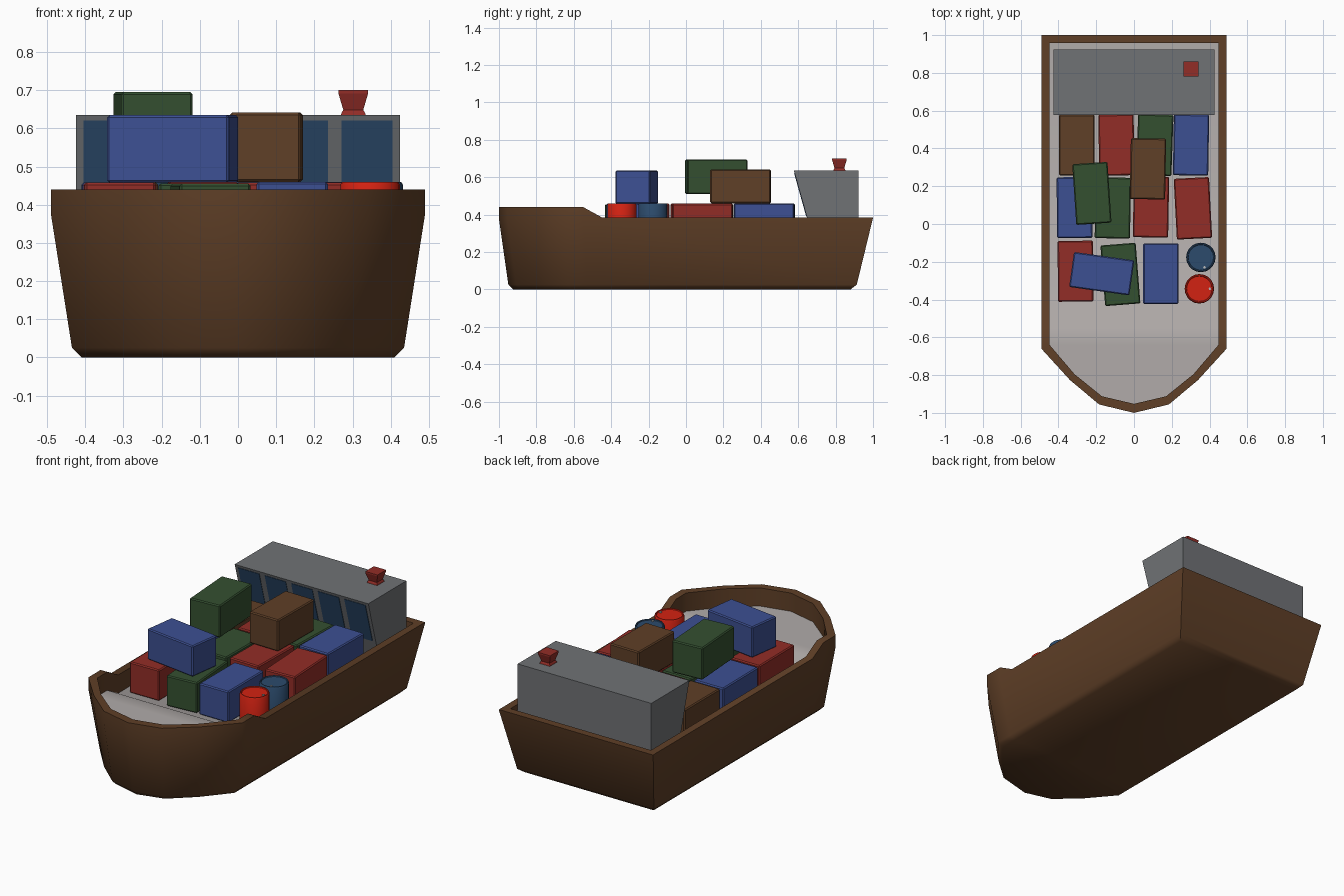
import bpy, bmesh, math
from mathutils import Matrix, Vector

if "Cube" in bpy.data.objects:
    bpy.data.objects.remove(bpy.data.objects["Cube"])


def material(name, rgb):
    m = bpy.data.materials.new(name)
    m.diffuse_color = (*rgb, 1)
    m.use_nodes = True
    m.node_tree.nodes["Principled BSDF"].inputs["Base Color"].default_value = m.diffuse_color
    return m


BROWN = material("hull brown", (0.115, 0.05, 0.02))
DECK = material("deck pale grey", (0.44, 0.41, 0.40))
GREY = material("cabin grey", (0.16, 0.168, 0.178))
RED = material("container red", (0.29, 0.026, 0.02))
GREEN = material("container green", (0.034, 0.08, 0.03))
BLUE = material("container blue", (0.046, 0.08, 0.29))
STEEL = material("window blue", (0.025, 0.07, 0.15))
BRIGHT = material("barrel red", (0.65, 0.016, 0.006))
CAP = material("cap light grey", (0.5, 0.5, 0.5))


def finish(bm, name, mats, smooth=None):
    bmesh.ops.recalc_face_normals(bm, faces=bm.faces)
    me = bpy.data.meshes.new(name)
    bm.to_mesh(me)
    bm.free()
    ob = bpy.data.objects.new(name, me)
    bpy.context.collection.objects.link(ob)
    for m in mats:
        me.materials.append(m)
    if smooth:
        bpy.ops.object.select_all(action='DESELECT')
        ob.select_set(True)
        bpy.context.view_layer.objects.active = ob
        bpy.ops.object.shade_smooth_by_angle(angle=math.radians(smooth))
    return ob


def loft(bm, rings, mat=0):
    """Join closed rings of equal length with quads; return the vertex rings."""
    vr = [[bm.verts.new(p) for p in r] for r in rings]
    for a, b in zip(vr, vr[1:]):
        for i in range(len(a)):
            j = (i + 1) % len(a)
            bm.faces.new((a[i], a[j], b[j], b[i])).material_index = mat
    return vr


# Hull: half outlines from stern corner to bow tip, mirrored to closed rings
outer = [(0.49, 1), (0.49, -0.45), (0.49, -0.55), (0.49, -0.66), (0.34, -0.825), (0.185, -0.955), (0, -1)]
inner = [(0.447, 0.957), (0.447, -0.45), (0.447, -0.55), (0.447, -0.64), (0.315, -0.795), (0.17, -0.912), (0, -0.952)]


def mirrored(half):
    return half + [(-x, y) for x, y in reversed(half[:-1])]


def sheer(y):
    return 0.44 if y < -0.5 else 0.385


def level(z, w, y0, y1):
    return [(x * w / 0.49, y0 + (y + 1) / 2 * (y1 - y0), z) for x, y in mirrored(outer)]


def strips(bm, ring, mat):
    """Fill a mirrored ring with cross-ship strips."""
    n = len(ring)
    for i in range(n // 2):
        vs = [ring[i], ring[i + 1], ring[n - 2 - i], ring[n - 1 - i]]
        bm.faces.new(list(dict.fromkeys(vs))).material_index = mat


bm = bmesh.new()
rings = loft(bm, [
    level(0, 0.41, -0.925, 0.88),
    level(0.025, 0.435, -0.95, 0.913),
    level(0.375, 0.49, -1, 0.998),
    [(x, y, sheer(y)) for x, y in mirrored(outer)],
    [(x, y, sheer(y)) for x, y in mirrored(inner)],
    [(x, y, sheer(y) - 0.105) for x, y in mirrored(inner)]])
strips(bm, rings[0], 0)
strips(bm, rings[-1], 1)
finish(bm, "hull", [BROWN, DECK], 50)


# Cabin: side profile with a forward-leaning front
def front_y(z):
    return 0.577 + (0.635 - z) * 0.28


bm = bmesh.new()
profile = [(front_y(0.28), 0.28), (front_y(0.635), 0.635), (0.923, 0.635), (0.923, 0.28)]
sides = loft(bm, [[(x, y, z) for y, z in profile] for x in (-0.425, 0.425)])
for s in sides:
    bm.faces.new(s)
finish(bm, "cabin", [GREY])

# Five windows: thin plates on the leaning front
for k in range(5):
    cx = (k - 2) * 0.169
    bm = bmesh.new()
    rings = [[(cx + sx * 0.067, front_y(z) - d, z) for sx, z in
              ((-1, 0.39), (1, 0.39), (1, 0.62), (-1, 0.62))] for d in (-0.002, 0.003)]
    for r in loft(bm, rings):
        bm.faces.new(r)
    finish(bm, f"window_{k + 1}", [STEEL])

# Funnel: square, flared at foot and mouth
bm = bmesh.new()
fr = loft(bm, [[(0.302 + sx * h, 0.82 + sy * h, z) for sx, sy in ((-1, -1), (1, -1), (1, 1), (-1, 1))]
               for z, h in ((0.634, 0.033), (0.642, 0.03), (0.648, 0.026), (0.692, 0.039), (0.7, 0.039))])
bm.faces.new(fr[0])
bm.faces.new(fr[-1])
finish(bm, "funnel", [RED])


# Containers: chamfered boxes; (colour, x, y, bottom z, height, turn in degrees)
def container(name, mat, x, y, z, h, turn):
    bm = bmesh.new()
    bmesh.ops.create_cube(bm, size=1)
    bmesh.ops.scale(bm, vec=(0.187, 0.322, h), verts=bm.verts)
    bmesh.ops.bevel(bm, geom=bm.edges[:], offset=0.006, segments=1, affect='EDGES')
    bmesh.ops.transform(bm, verts=bm.verts, matrix=Matrix.Translation((x, y, z + h / 2))
                        @ Matrix.Rotation(math.radians(turn), 4, 'Z'))
    finish(bm, name, [mat])


cargo = [
    (BROWN, -0.303, 0.418, 0.28, 0.178, 0), (RED, -0.093, 0.418, 0.28, 0.178, 1),
    (GREEN, 0.110, 0.418, 0.28, 0.178, -2), (BLUE, 0.302, 0.418, 0.28, 0.18, -1),
    (BLUE, -0.315, 0.087, 0.28, 0.178, 0.5), (GREEN, -0.112, 0.085, 0.28, 0.176, -1),
    (RED, 0.090, 0.090, 0.28, 0.178, -1), (RED, 0.312, 0.083, 0.28, 0.178, 3),
    (RED, -0.310, -0.250, 0.28, 0.178, 0.5), (GREEN, -0.072, -0.267, 0.28, 0.175, 4.5),
    (BLUE, 0.142, -0.263, 0.28, 0.18, 0),
    (BROWN, 0.074, 0.292, 0.46, 0.181, -1), (GREEN, -0.223, 0.162, 0.51, 0.185, 3.8),
    (BLUE, -0.171, -0.263, 0.458, 0.177, 82)]
for i, c in enumerate(cargo):
    container(f"container_{i + 1}", *c)


# Barrels: lathed profile with a rolled rim, sunken lid and small cap
def barrel(name, mat, x, y, cap_angle):
    bm = bmesh.new()
    prof = [(0.074, 0.28), (0.078, 0.286), (0.078, 0.452), (0.074, 0.459), (0.069, 0.459), (0.067, 0.454)]
    n = 20
    rings = loft(bm, [[(x + r * math.cos(t * math.tau / n), y + r * math.sin(t * math.tau / n), z)
                       for t in range(n)] for r, z in prof])
    bm.faces.new(rings[0])
    bm.faces.new(rings[-1])
    finish(bm, name, [mat], 30)
    bm = bmesh.new()
    a = math.radians(cap_angle)
    bmesh.ops.create_cone(bm, cap_ends=True, segments=8, radius1=0.007, radius2=0.007, depth=0.006,
                          matrix=Matrix.Translation(Vector((x + 0.056 * math.cos(a), y + 0.056 * math.sin(a), 0.456))))
    finish(bm, name + "_cap", [CAP])


barrel("red_barrel", BRIGHT, 0.346, -0.343, 0)
barrel("blue_barrel", STEEL, 0.354, -0.177, -70)
